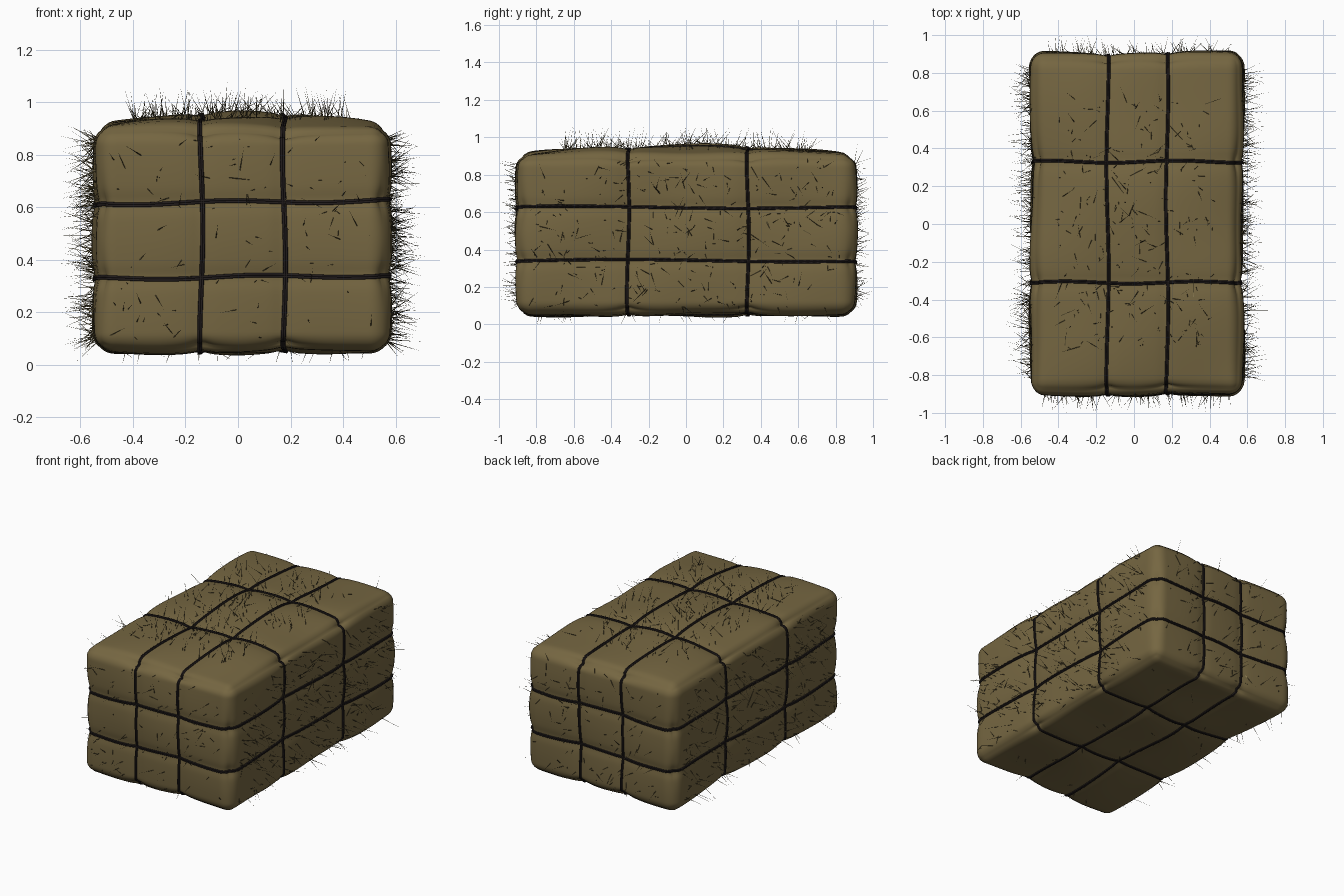
import bpy, bmesh, math, random
from mathutils import Vector

if "Cube" in bpy.data.objects:
    bpy.data.objects.remove(bpy.data.objects["Cube"])

random.seed(7)
HALF = Vector((0.553, 0.893, 0.425))
CENTRE = Vector((0.015, 0.0, 0.48))
R = 0.065
# twine positions in world units, per axis the loop is square to
TWINE = {0: (-0.14, 0.175), 1: (-0.31, 0.33), 2: (0.335, 0.62)}


def material(name, rgb):
    m = bpy.data.materials.new(name)
    m.diffuse_color = (*rgb, 1)
    m.use_nodes = True
    m.node_tree.nodes["Principled BSDF"].inputs["Base Color"].default_value = m.diffuse_color
    return m


HAY = material("hay", (0.178, 0.133, 0.053))
DARK = material("dark twine", (0.016, 0.012, 0.012))
STRAW = material("dark straw", (0.085, 0.068, 0.03))
PALE = material("pale straw", (0.36, 0.29, 0.13))


def surface(u):
    """Map a point on the unit cube to the bale surface; returns point, normal."""
    p = Vector([u[i] * HALF[i] for i in range(3)])
    core = Vector([max(-HALF[i] + R, min(HALF[i] - R, p[i])) for i in range(3)])
    n = (p - core).normalized()
    q = core + n * R
    a = [max(0.0, 1 - abs(u[i]) ** 2.2) for i in range(3)]
    # crowned top and gently bulging sides
    w = q + CENTRE
    w.z += max(0, n.z) * 0.055 * a[0] ** 0.7 * a[1] ** 0.7 - max(0, -n.z) * 0.012 * a[0]
    w.x += n.x * 0.013 * a[2] ** 0.5
    w.y += n.y * 0.02 * a[2] ** 0.5
    # soft lumps
    w += n * 0.005 * (math.sin(7 * q.x + 5 * q.y + 1) + math.sin(6 * q.z - 8 * q.y + 4 * q.x))
    # pull in under each twine
    edge = 1 - max(abs(c) for c in n)
    for axis, places in TWINE.items():
        m = n.copy()
        m[axis] = 0
        for t in places:
            d = q[axis] + CENTRE[axis] - t
            w -= m * ((0.007 + 0.03 * edge) * math.exp(-(d / 0.035) ** 2)
                      + (0.006 + 0.03 * edge) * math.exp(-(d / 0.1) ** 2))
    # slight slant of the layers
    w.z += 0.016 * q.x * (1 - abs(u[2]))
    return w, n


def finish(bm, name, mats, smooth=True):
    me = bpy.data.meshes.new(name)
    bm.to_mesh(me)
    bm.free()
    for m in mats:
        me.materials.append(m)
    for f in me.polygons:
        f.use_smooth = smooth
    ob = bpy.data.objects.new(name, me)
    bpy.context.collection.objects.link(ob)
    return ob


# bale body
bm = bmesh.new()
bmesh.ops.create_cube(bm, size=2)
bmesh.ops.subdivide_edges(bm, edges=bm.edges[:], cuts=71, use_grid_fill=True)
for v in bm.verts:
    v.co = surface(v.co.copy())[0]
bmesh.ops.recalc_face_normals(bm, faces=bm.faces[:])
finish(bm, "bale_body", [HAY])


# twine loops, each of two strands
def strand(axis, t, shift, k):
    b, c = [i for i in range(3) if i != axis]
    steps, pts = 48, []
    corners = [(-1, -1), (1, -1), (1, 1), (-1, 1)]
    for s in range(4):
        (b0, c0), (b1, c1) = corners[s], corners[(s + 1) % 4]
        for i in range(steps):
            f = i / steps
            u = [0, 0, 0]
            u[b], u[c] = b0 + (b1 - b0) * f, c0 + (c1 - c0) * f
            wander = 0.006 * math.sin(5 * u[b] + 3 * u[c] + 2 * axis + k)
            u[axis] = (t + shift + wander - CENTRE[axis]) / HALF[axis]
            w, n = surface(u)
            pts.append(w + n * 0.004)
    cu = bpy.data.curves.new("twine", 'CURVE')
    cu.dimensions = '3D'
    cu.bevel_depth = 0.0052
    cu.bevel_resolution = 1
    sp = cu.splines.new('POLY')
    sp.points.add(len(pts) - 1)
    for p, w in zip(sp.points, pts):
        p.co = (*w, 1)
    sp.use_cyclic_u = True
    cu.materials.append(DARK)
    ob = bpy.data.objects.new("twine_%s_%d" % ("xyz"[axis], k), cu)
    bpy.context.collection.objects.link(ob)
    return ob


bpy.ops.object.select_all(action='DESELECT')
for axis, places in TWINE.items():
    for j, t in enumerate(places):
        for k, shift in enumerate((-0.004, 0.004)):
            ob = strand(axis, t, shift, j)
            ob.select_set(True)
            bpy.context.view_layer.objects.active = ob
bpy.ops.object.convert(target='MESH')

# loose straws: (axis, side, count, spread, longest)
SIDES = [(2, 1, 260, 0.75, 0.13), (0, -1, 300, 0.93, 0.15), (0, 1, 300, 0.93, 0.14),
         (1, -1, 100, 0.9, 0.11), (1, 1, 100, 0.9, 0.11), (2, -1, 24, 0.9, 0.09)]
bm = bmesh.new()
for axis, side, count, spread, longest in SIDES:
    for i in range(count):
        u = [random.uniform(-spread, spread) for _ in range(3)]
        u[axis] = side
        w, n = surface(u)
        d = (n + Vector([random.gauss(0, 0.5) for _ in range(3)])).normalized()
        if d.dot(n) < 0.15:
            d = (d + n * 0.6).normalized()
        length = longest * random.uniform(0.3, 1.0)
        base, tip = w - d * 0.015, w + d * length
        tip.y = max(-1, min(1, tip.y))
        tip.z = max(0, tip.z)
        s = d.orthogonal().normalized()
        t = d.cross(s)
        r = random.uniform(0.0015, 0.003)
        ring = [bm.verts.new(base + (s * math.cos(x) + t * math.sin(x)) * r)
                for x in (0, 2.094, 4.189)]
        end = bm.verts.new(tip)
        mi = 1 if random.random() < 0.06 else 0
        for j in range(3):
            bm.faces.new((ring[j], ring[(j + 1) % 3], end)).material_index = mi
finish(bm, "loose_straw", [STRAW, PALE], False)
